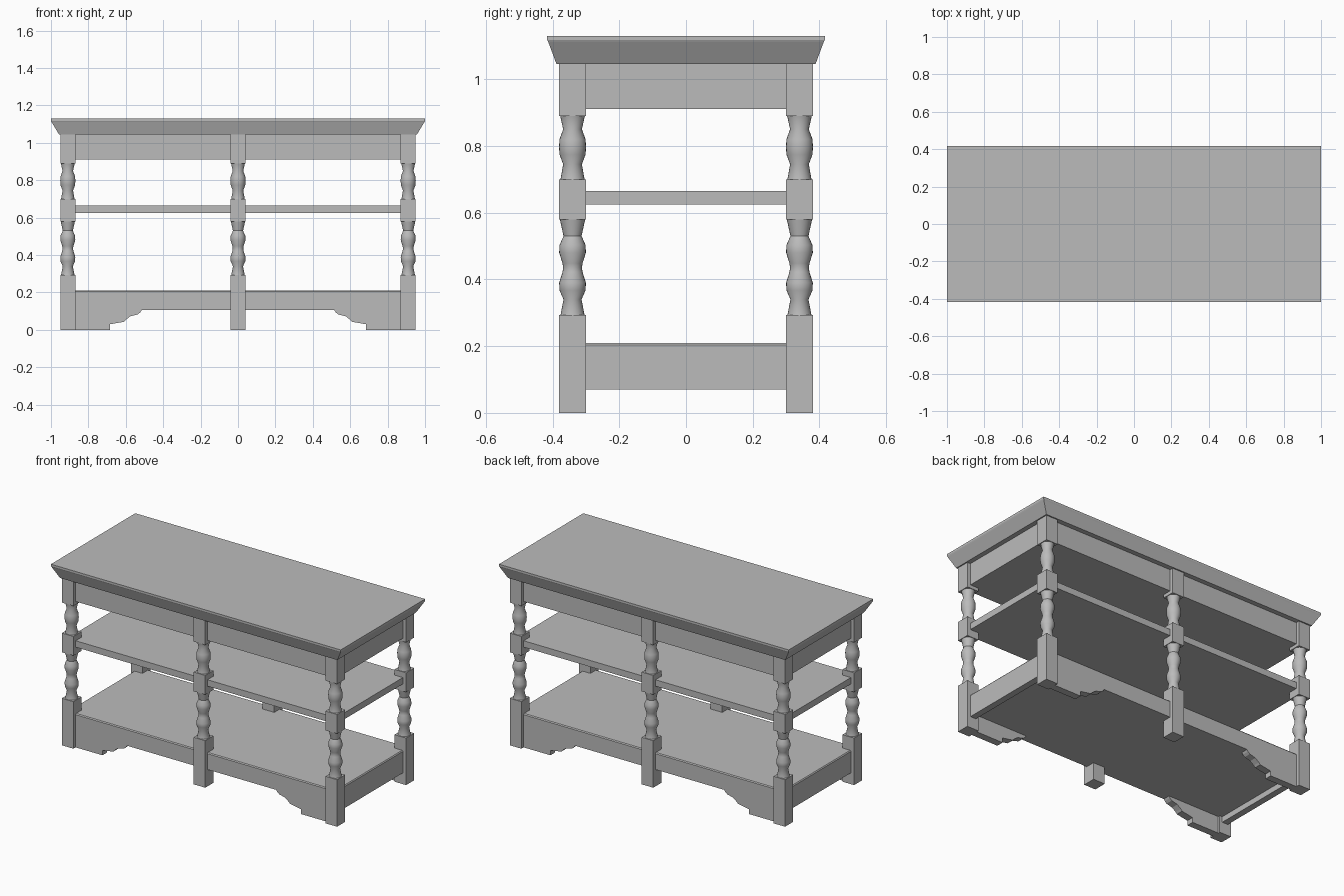
import bpy, bmesh, math

cube = bpy.data.objects.get("Cube")
if cube:
    bpy.data.objects.remove(cube, do_unlink=True)

paint = bpy.data.materials.new("grey_paint")
paint.use_nodes = True
GREY = (0.5, 0.5, 0.5, 1)
paint.diffuse_color = GREY
paint.node_tree.nodes["Principled BSDF"].inputs["Base Color"].default_value = GREY


def finish(bm, name, smooth=False):
    bmesh.ops.recalc_face_normals(bm, faces=bm.faces)
    mesh = bpy.data.meshes.new(name)
    bm.to_mesh(mesh)
    bm.free()
    mesh.materials.append(paint)
    ob = bpy.data.objects.new(name, mesh)
    bpy.context.collection.objects.link(ob)
    if smooth:
        bpy.ops.object.select_all(action='DESELECT')
        ob.select_set(True)
        bpy.context.view_layer.objects.active = ob
        bpy.ops.object.shade_smooth_by_angle(angle=math.radians(35))
    return ob


def loft(bm, rings):
    """Skin a stack of vertex rings and cap both ends."""
    loops = [[bm.verts.new(p) for p in ring] for ring in rings]
    for a, b in zip(loops, loops[1:]):
        for i in range(len(a)):
            j = (i + 1) % len(a)
            bm.faces.new((a[i], a[j], b[j], b[i]))
    bm.faces.new(loops[0][::-1])
    bm.faces.new(loops[-1])


def rect(hx, hy, z, x=0, y=0):
    return [(x - hx, y - hy, z), (x + hx, y - hy, z),
            (x + hx, y + hy, z), (x - hx, y + hy, z)]


def slab(name, levels, x=0, y=0):
    bm = bmesh.new()
    loft(bm, [rect(hx, hy, z, x, y) for hx, hy, z in levels])
    return finish(bm, name)


def ring(r, z, x, y, n=24):
    return [(x + r * math.cos(math.tau * i / n),
             y + r * math.sin(math.tau * i / n), z) for i in range(n)]


# Flared top
slab("table_top", [(0.957, 0.388, 1.045), (0.997, 0.413, 1.112),
                   (1.0, 0.416, 1.118), (1.0, 0.416, 1.13)])

# Recessed body, shelf and base
HX, HY = 0.928, 0.358
slab("apron", [(HX, HY, 0.91), (HX, HY, 1.045)])
slab("middle_shelf", [(HX, HY, 0.625), (HX, HY, 0.665)])
slab("bottom_shelf", [(HX, HY, 0.105), (HX, HY, 0.204), (HX - .005, HY - .005, 0.21)])
for side, s in (("left", 1), ("right", -1)):
    slab(side + "_base_rail", [(0.02, HY, 0.07), (0.02, HY, 0.105)], x=s * (HX - 0.02))

# Scalloped skirt feet under the base
SCALLOP = [(.685, 0), (.685, .03), (.61, .043), (.60, .054), (.575, .073),
           (.535, .083), (.522, .094), (.515, .105)]
outline = [(HX, .105), (HX, 0)] + SCALLOP
for face, sy in (("front", -1), ("back", 1)):
    for side, sx in (("left", 1), ("right", -1)):
        bm = bmesh.new()
        loft(bm, [[(sx * x, sy * y, z) for x, z in outline]
                  for y in (HY, HY - 0.045)])
        finish(bm, f"{face}_{side}_skirt_foot")

# Turned legs: square blocks joined by spindles
BLOCKS = ((0, .293), (.58, .70), (.89, 1.045))
LOWER = [(.293, .036), (.34, .027), (.367, .039), (.39, .04), (.422, .030),
         (.435, .028), (.448, .030), (.48, .04), (.503, .039), (.53, .027), (.58, .038)]
UPPER = [(.70, .036), (.745, .028), (.774, .039), (.797, .0405), (.82, .039),
         (.85, .028), (.89, .037)]
for face, y in (("front", -0.34), ("back", 0.34)):
    for place, x in (("left", 0.91), ("middle", 0), ("right", -0.91)):
        bm = bmesh.new()
        for z0, z1 in BLOCKS:
            loft(bm, [rect(.04, .04, z, x, y) for z in (z0, z1)])
        for profile in (LOWER, UPPER):
            loft(bm, [ring(r, z, x, y) for z, r in profile])
        finish(bm, f"{face}_{place}_leg", smooth=True)
